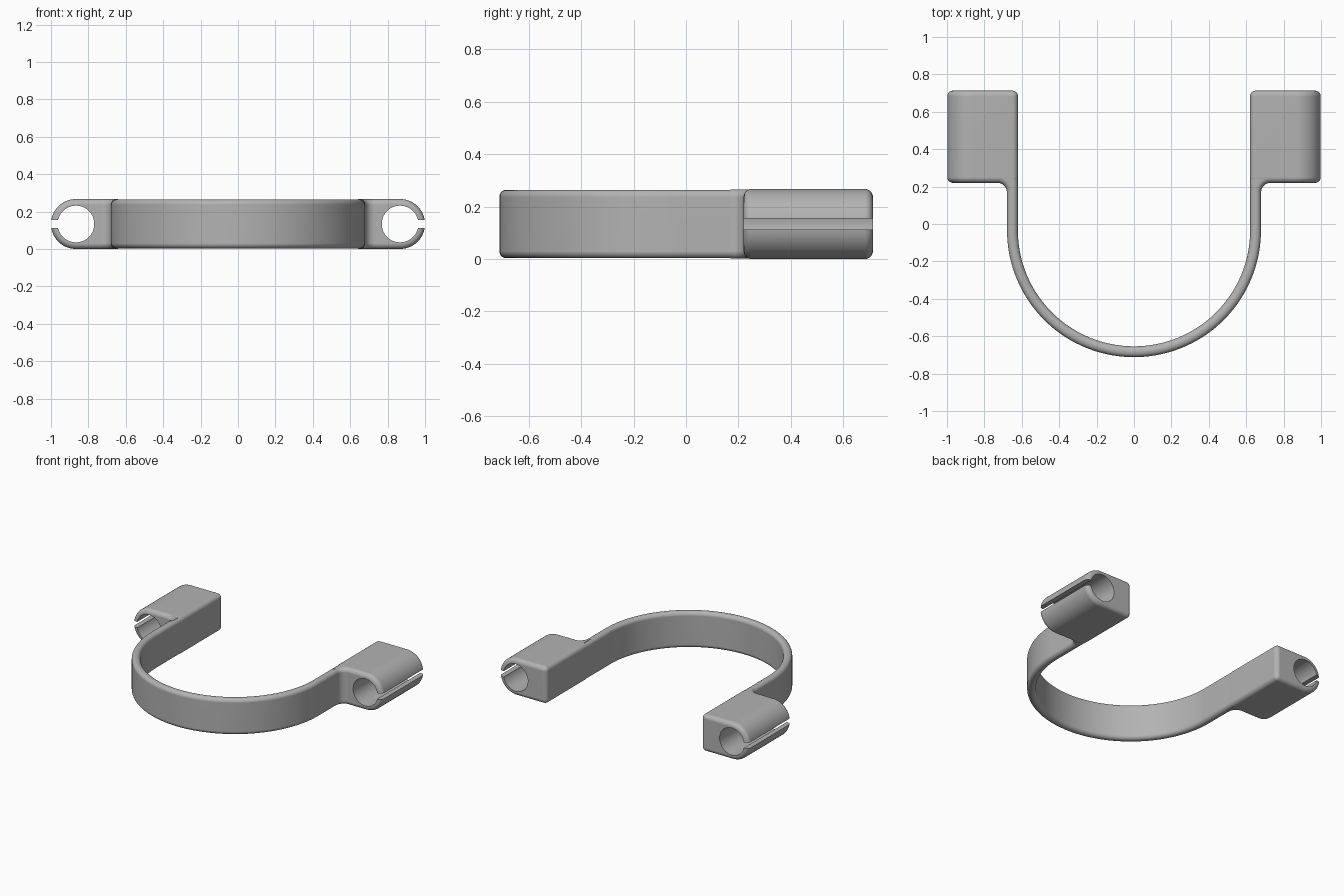
import bpy, bmesh
from math import sin, cos, pi, radians

if "Cube" in bpy.data.objects:
    bpy.data.objects.remove(bpy.data.objects["Cube"])

H = 0.267            # overall height
R = H / 2            # outer radius of the clip
HOLE_X, HOLE_R = 1 - R, 0.098
IN, OUT = 0.62, 0.68  # strap inner and outer half width
FRONT, BACK = 0.22, 0.713
ARC_Y = -0.033       # centre of the strap arc
FILLET = 0.03

grey = bpy.data.materials.new("plain_grey")
grey.use_nodes = True
grey.diffuse_color = (0.45, 0.45, 0.45, 1)
grey.node_tree.nodes["Principled BSDF"].inputs["Base Color"].default_value = grey.diffuse_color


def make(name, bm):
    bmesh.ops.recalc_face_normals(bm, faces=bm.faces)
    mesh = bpy.data.meshes.new(name)
    bm.to_mesh(mesh)
    bm.free()
    ob = bpy.data.objects.new(name, mesh)
    bpy.context.collection.objects.link(ob)
    mesh.materials.append(grey)
    return ob


def activate(ob):
    bpy.ops.object.select_all(action='DESELECT')
    ob.select_set(True)
    bpy.context.view_layer.objects.active = ob


def smooth(ob):
    activate(ob)
    bpy.ops.object.shade_smooth_by_angle(angle=radians(35))
    ob.modifiers.new("even_normals", 'WEIGHTED_NORMAL').keep_sharp = True


def prism(points, offset):
    """Extrude a closed outline by an offset vector."""
    bm = bmesh.new()
    face = bm.faces.new([bm.verts.new(p) for p in points])
    new = bmesh.ops.extrude_face_region(bm, geom=[face])["geom"]
    bmesh.ops.translate(bm, vec=offset, verts=[v for v in new if isinstance(v, bmesh.types.BMVert)])
    bmesh.ops.recalc_face_normals(bm, faces=bm.faces)
    return bm


def round_edges(bm, edges):
    bmesh.ops.bevel(bm, geom=edges, offset=FILLET, segments=6, profile=0.5, affect='EDGES')


def cut(ob, cutter):
    cutter.hide_render = True
    mod = ob.modifiers.new("cut", 'BOOLEAN')
    mod.operation, mod.solver, mod.object = 'DIFFERENCE', 'EXACT', cutter
    activate(ob)
    bpy.ops.object.modifier_apply(modifier=mod.name)
    bpy.data.objects.remove(cutter)


def strap():
    # Rounded cross-section swept along the U
    r, low, high = 0.027, 0.003, H - 0.003
    half = (OUT - IN) / 2 - 0.001
    section = []
    for k, (u, z) in enumerate([(half - r, high - r), (r - half, high - r),
                                (r - half, low + r), (half - r, low + r)]):
        for i in range(7):
            a = (k + i / 6) * pi / 2
            section.append((u + r * cos(a), z + r * sin(a)))
    mid = (IN + OUT) / 2
    path = [(mid, 0.3 - ARC_Y, 1, 0)]
    path += [(mid * cos(a), -mid * sin(a), cos(a), -sin(a))
             for a in (pi * i / 72 for i in range(73))]
    path.append((-mid, 0.3 - ARC_Y, -1, 0))
    bm = bmesh.new()
    rings = [[bm.verts.new((x + nx * u, y + ny * u + ARC_Y, z)) for u, z in section]
             for x, y, nx, ny in path]
    n = len(section)
    for a, b in zip(rings, rings[1:]):
        for i in range(n):
            j = (i + 1) % n
            bm.faces.new((a[i], a[j], b[j], b[i]))
    bm.faces.new(rings[0])
    bm.faces.new(rings[-1])
    smooth(make("strap", bm))


def clip(side, label):
    # Block with one half-round side
    outline = [(side * IN, FRONT, 0)]
    for i in range(33):
        a = -pi / 2 + pi * i / 32
        outline.append((side * (HOLE_X + R * cos(a)), FRONT, R + R * sin(a)))
    outline.append((side * IN, FRONT, H))
    bm = prism(outline, (0, BACK - FRONT, 0))
    round_edges(bm, [e for e in bm.edges if e.calc_face_angle(0) > radians(60)])
    block = make(label + "_clip", bm)

    # Tube bore
    ring = [(side * HOLE_X + HOLE_R * cos(2 * pi * i / 64), FRONT - 0.1,
             R + HOLE_R * sin(2 * pi * i / 64)) for i in range(64)]
    cut(block, make("bore_cutter", prism(ring, (0, 0.8, 0))))

    # Slot opening to the outside
    box = [(side * x, FRONT - 0.1, R + z)
           for x, z in ((0.9, -0.021), (1.1, -0.021), (1.1, 0.021), (0.9, 0.021))]
    cut(block, make("slot_cutter", prism(box, (0, 0.8, 0))))
    smooth(block)

    # Concave web joining strap and clip
    r = 0.05
    arc = [(side * (OUT + r - r * cos(a)), FRONT - r + r * sin(a), 0)
           for a in (pi / 2 * i / 12 for i in range(13))]
    inner = [(side * (OUT + r), FRONT + 0.04, 0), (side * 0.645, FRONT + 0.04, 0),
             (side * 0.645, FRONT - r, 0)]
    bm = prism(arc + inner, (0, 0, H - 0.002))
    bmesh.ops.translate(bm, vec=(0, 0, 0.001), verts=bm.verts)

    def on_arc(v):
        d = ((abs(v.co.x) - OUT - r) ** 2 + (v.co.y - FRONT + r) ** 2) ** 0.5
        return abs(d - r) < 0.001 and v.co.y < FRONT + 0.001
    rims = [e for e in bm.edges if all(on_arc(v) for v in e.verts)
            and abs(e.verts[0].co.z - e.verts[1].co.z) < 0.001]
    round_edges(bm, rims)
    smooth(make(label + "_web", bm))


strap()
clip(1, "left")
clip(-1, "right")
